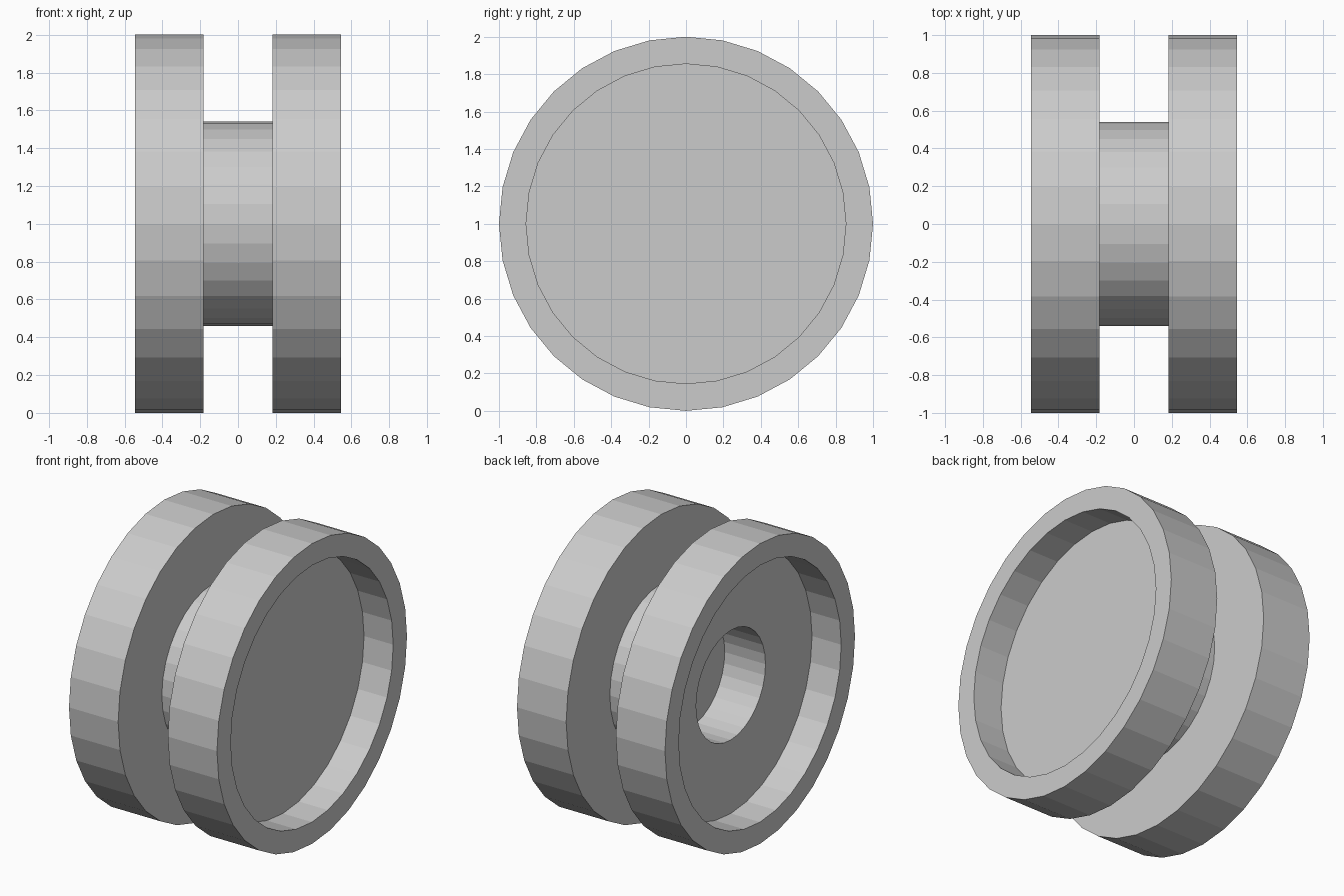
import bpy, bmesh
from math import cos, sin, pi

if "Cube" in bpy.data.objects:
    bpy.data.objects.remove(bpy.data.objects["Cube"])

SIDES = 32
AXIS_Z = 1.0
HALF, INNER, FLOOR = 0.545, 0.183, 0.33   # outer face, inner face, recess floor (x)
RIM, LIP, HUB, BORE = 1.0, 0.855, 0.54, 0.365   # radii


def lathe(name, profile, closed=False):
    """Spin (x, radius) points around the x axis; radius 0 makes a flat cap."""
    bm = bmesh.new()
    rings = []
    for x, r in profile:
        n = SIDES if r > 0 else 1
        rings.append([bm.verts.new((x, r * sin(2 * pi * i / SIDES),
                                    AXIS_Z + r * cos(2 * pi * i / SIDES)))
                      for i in range(n)])
    pairs = list(zip(rings, rings[1:]))
    if closed:
        pairs.append((rings[-1], rings[0]))
    for a, b in pairs:
        for i in range(SIDES):
            j = (i + 1) % SIDES
            quad = [a[i % len(a)], a[j % len(a)], b[j % len(b)], b[i % len(b)]]
            bm.faces.new(list(dict.fromkeys(quad)))
    bmesh.ops.recalc_face_normals(bm, faces=bm.faces[:])
    mesh = bpy.data.meshes.new(name)
    bm.to_mesh(mesh)
    bm.free()
    obj = bpy.data.objects.new(name, mesh)
    bpy.context.collection.objects.link(obj)
    return obj


def wheel(name, side, bore):
    """Dished disc with a raised lip on its outer side."""
    pts = [(FLOOR, bore), (FLOOR, LIP), (HALF, LIP),
           (HALF, RIM), (INNER, RIM), (INNER, bore)]
    lathe(name, [(side * x, r) for x, r in pts], closed=bore > 0)


# Wheels: the right one has a solid floor, the left one a central bore
wheel("right_wheel", 1, 0)
wheel("left_wheel", -1, BORE)

# Axle: thick drum with a blind bore opening to the left
lathe("axle", [(-0.03, 0), (-0.03, BORE), (-INNER, BORE),
               (-INNER, HUB), (INNER, HUB), (INNER, 0)])
